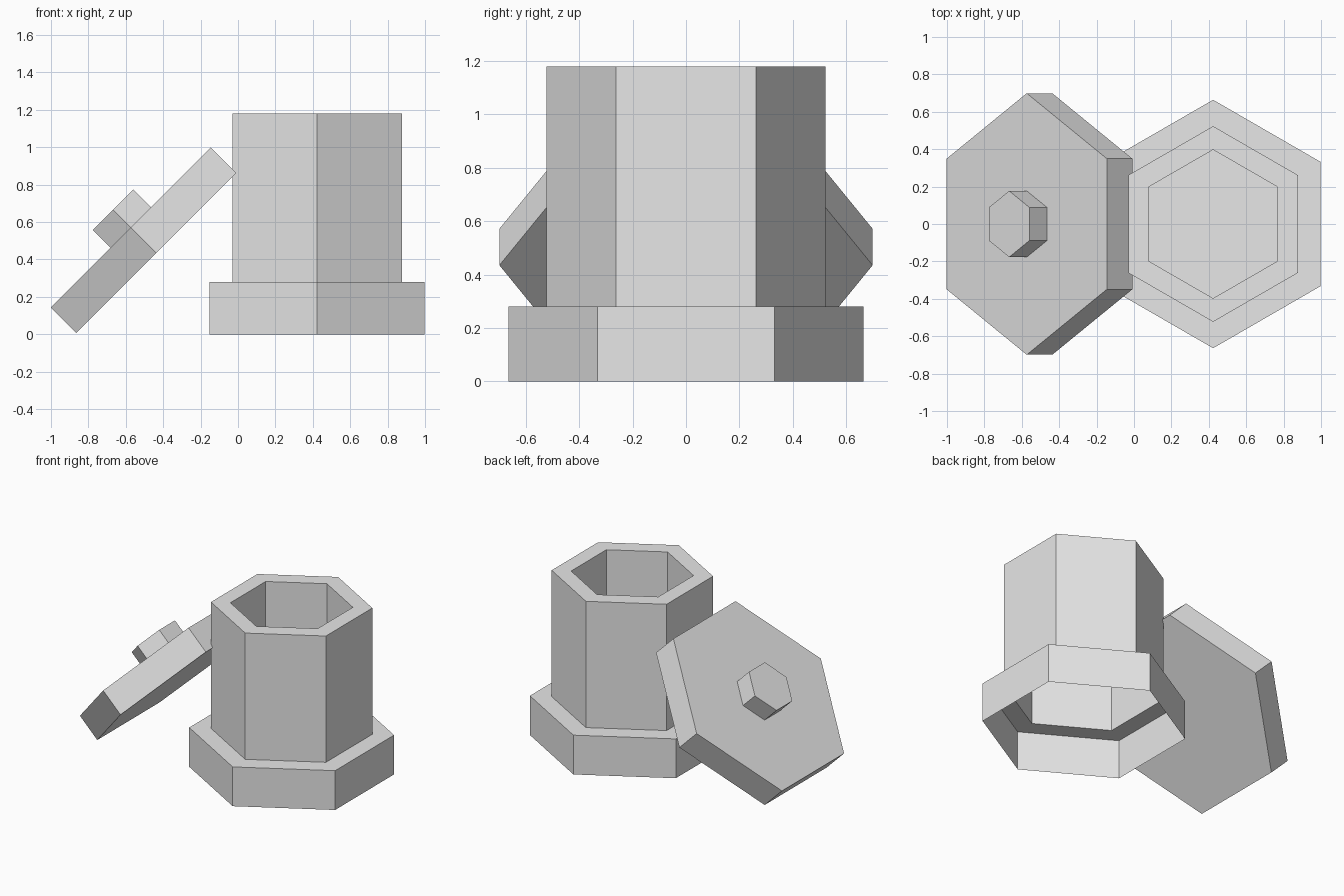
import bpy, bmesh, math

if "Cube" in bpy.data.objects:
    bpy.data.objects.remove(bpy.data.objects["Cube"])

grey = bpy.data.materials.new("plain_grey")
grey.diffuse_color = (0.8, 0.8, 0.8, 1)
grey.use_nodes = True
grey.node_tree.nodes["Principled BSDF"].inputs["Base Color"].default_value = grey.diffuse_color


def hex_loft(name, profile, location, tilt=0.0, cap_start=False, cap_end=True):
    """Six-sided shell through (radius, height) rings, corners on +-y."""
    bm = bmesh.new()
    rings = []
    for r, z in profile:
        angles = [math.radians(30 + 60 * i) for i in range(6)]
        rings.append([bm.verts.new((r * math.cos(a), r * math.sin(a), z)) for a in angles])
    for low, high in zip(rings, rings[1:]):
        for i in range(6):
            j = (i + 1) % 6
            bm.faces.new((low[i], low[j], high[j], high[i]))
    if cap_start:
        bm.faces.new(rings[0][::-1])
    if cap_end:
        bm.faces.new(rings[-1])
    mesh = bpy.data.meshes.new(name)
    bm.to_mesh(mesh)
    bm.free()
    mesh.materials.append(grey)
    obj = bpy.data.objects.new(name, mesh)
    obj.location = location
    obj.rotation_euler = (0, tilt, 0)
    bpy.context.collection.objects.link(obj)
    return obj


# Container: open-bottomed foot, tall body, rim and recessed well
hex_loft("container",
         [(0.664, 0), (0.664, 0.28), (0.523, 0.28),
          (0.523, 1.18), (0.397, 1.18), (0.397, 0.65)],
         (0.423, 0, 0))

# Lid leaning against the body, with its knob
LEAN = math.radians(-45)
hex_loft("lid", [(0.699, 0), (0.699, 0.193)], (-0.437, 0, 0.435), LEAN, cap_start=True)
hex_loft("lid_knob", [(0.177, 0.193), (0.177, 0.326)], (-0.437, 0, 0.435), LEAN)
